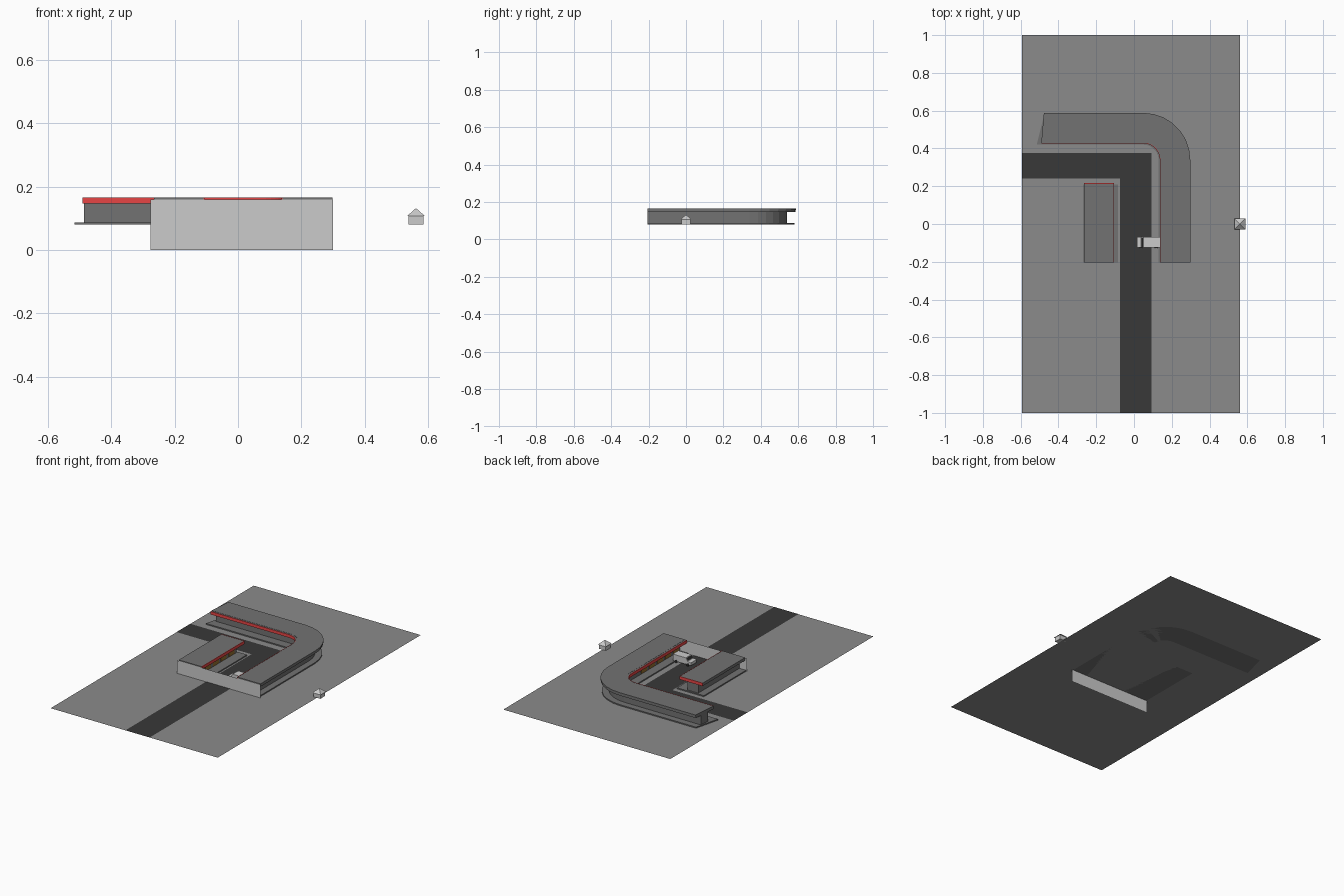
import bpy, bmesh, math

if "Cube" in bpy.data.objects:
    bpy.data.objects.remove(bpy.data.objects["Cube"])

G = 0.08  # ground level


def mat(name, col):
    m = bpy.data.materials.new(name)
    m.diffuse_color = (*col, 1)
    m.use_nodes = True
    m.node_tree.nodes["Principled BSDF"].inputs["Base Color"].default_value = m.diffuse_color
    return m


ASPHALT = mat("asphalt", (0.04, 0.04, 0.04))
RED = mat("red_paint", (0.8, 0.06, 0.06))
BROWN = mat("wood", (0.3, 0.16, 0.03))
DARK = mat("dark_glass", (0.02, 0.02, 0.02))
GREY = mat("concrete", (0.17, 0.17, 0.17))
PAVING = mat("paving", (0.26, 0.26, 0.26))


def make(name, verts, faces, m=None):
    me = bpy.data.meshes.new(name)
    me.from_pydata(verts, [], faces)
    bm = bmesh.new()
    bm.from_mesh(me)
    bmesh.ops.recalc_face_normals(bm, faces=bm.faces)
    bm.to_mesh(me)
    bm.free()
    ob = bpy.data.objects.new(name, me)
    bpy.context.collection.objects.link(ob)
    if m:
        me.materials.append(m)
    return ob


def strip(name, inner, outer, z0, z1, m=None):
    """Solid between two matching plan paths."""
    n = len(inner)
    v = [(*p, z) for z in (z0, z1) for path in (inner, outer) for p in path]
    f = [(0, n, 3 * n, 2 * n), (n - 1, 3 * n - 1, 4 * n - 1, 2 * n - 1)[:1]
         + (2 * n - 1, 4 * n - 1, 3 * n - 1)]
    for i in range(n - 1):
        for a, b in ((0, n), (n, 3 * n), (3 * n, 2 * n), (2 * n, 0)):
            f.append((a + i, a + i + 1, b + i + 1, b + i))
    return make(name, v, f, m)


def box(name, x0, x1, y0, y1, z0, z1, m=None):
    return strip(name, [(x0, y0), (x0, y1)], [(x1, y0), (x1, y1)], z0, z1, m)


def path(r, end=-0.485, front=-0.205):
    """L-shaped path with a rounded corner, r from the corner centre."""
    cx, cy = 0.05, 0.34
    arc = [(cx + r * math.cos(t), cy + r * math.sin(t))
           for t in (math.pi / 2 * i / 7 for i in range(8))]
    return [(cx + r, front)] + arc + [(end, cy + r)]


# ground sheet, road and front retaining wall
make("ground", [(-0.592, -1, G), (0.56, -1, G), (0.56, 1, G), (-0.592, 1, G)], [(0, 1, 2, 3)], PAVING)
make("road", [(x, y, G + 0.001) for x, y in
              ((-0.075, -1), (0.092, -1), (0.092, 0.375), (-0.592, 0.375), (-0.592, 0.24), (-0.075, 0.24))],
     [(0, 1, 2, 3, 4, 5)], ASPHALT)
make("front_wall", [(-0.275, -0.208, 0), (0.3, -0.208, 0), (0.3, -0.208, 0.16), (-0.275, -0.208, 0.16)],
     [(0, 1, 2, 3)])

# curved building: platform, walls, stepped overhanging roof, red fascia
strip("curved_platform", path(0.08, -0.515), path(0.24, -0.475), G, G + 0.007, GREY)
strip("curved_walls", path(0.135, -0.485), path(0.2, -0.48), G + 0.007, 0.15, GREY)
strip("curved_roof", path(0.09, -0.49), path(0.245, -0.477), 0.146, 0.165, GREY)
strip("curved_roof_rim", path(0.10, -0.49), path(0.248, -0.477), 0.157, 0.166, GREY)
strip("curved_fascia", path(0.087, -0.49), path(0.09, -0.49), 0.147, 0.166, RED)

# straight building
box("straight_platform", -0.27, -0.085, -0.205, 0.21, G, G + 0.007, GREY)
box("straight_walls", -0.225, -0.15, -0.205, 0.2, G + 0.007, 0.15, GREY)
box("straight_roof", -0.265, -0.108, -0.205, 0.213, 0.147, 0.165, GREY)
box("straight_fascia_side", -0.108, -0.105, -0.205, 0.216, 0.147, 0.166, RED)
box("straight_fascia_end", -0.265, -0.108, 0.213, 0.216, 0.147, 0.166, RED)

# shop fronts facing the road
for i in range(5):
    y = -0.19 + i * 0.078
    box("shop_front_left", -0.15, -0.147, y, y + 0.055, 0.09, 0.138, BROWN)
    box("shop_front_right", 0.182, 0.185, y, y + 0.055, 0.09, 0.138, BROWN)

# small delivery van: cab profile extruded across, wheels, windscreen
prof = [(0.015, 0.09), (0.015, 0.108), (0.038, 0.111), (0.05, 0.13), (0.14, 0.13), (0.14, 0.09)]
n = len(prof)
make("van_body", [(x, y, z) for y in (-0.125, -0.07) for x, z in prof],
     [tuple(range(n)), tuple(range(n, 2 * n))] +
     [(i, (i + 1) % n, (i + 1) % n + n, i + n) for i in range(n)])
make("van_windscreen", [(0.039, -0.121, 0.1135), (0.039, -0.074, 0.1135),
                        (0.048, -0.074, 0.128), (0.048, -0.121, 0.128)], [(0, 1, 2, 3)], DARK)
for x in (0.037, 0.118):
    for y in (-0.123, -0.072):
        bpy.ops.mesh.primitive_cylinder_add(vertices=12, radius=0.009, depth=0.008,
                                            location=(x, y, G + 0.01), rotation=(math.pi / 2, 0, 0))
        bpy.context.object.name = "van_wheel"
        bpy.context.object.data.materials.append(DARK)

# little hut with a pyramid roof
box("hut_walls", 0.538, 0.584, -0.023, 0.023, G, 0.108)
make("hut_roof", [(0.533, -0.028, 0.107), (0.589, -0.028, 0.107), (0.589, 0.028, 0.107),
                  (0.533, 0.028, 0.107), (0.561, 0, 0.132)],
     [(0, 1, 2, 3), (0, 1, 4), (1, 2, 4), (2, 3, 4), (3, 0, 4)])
